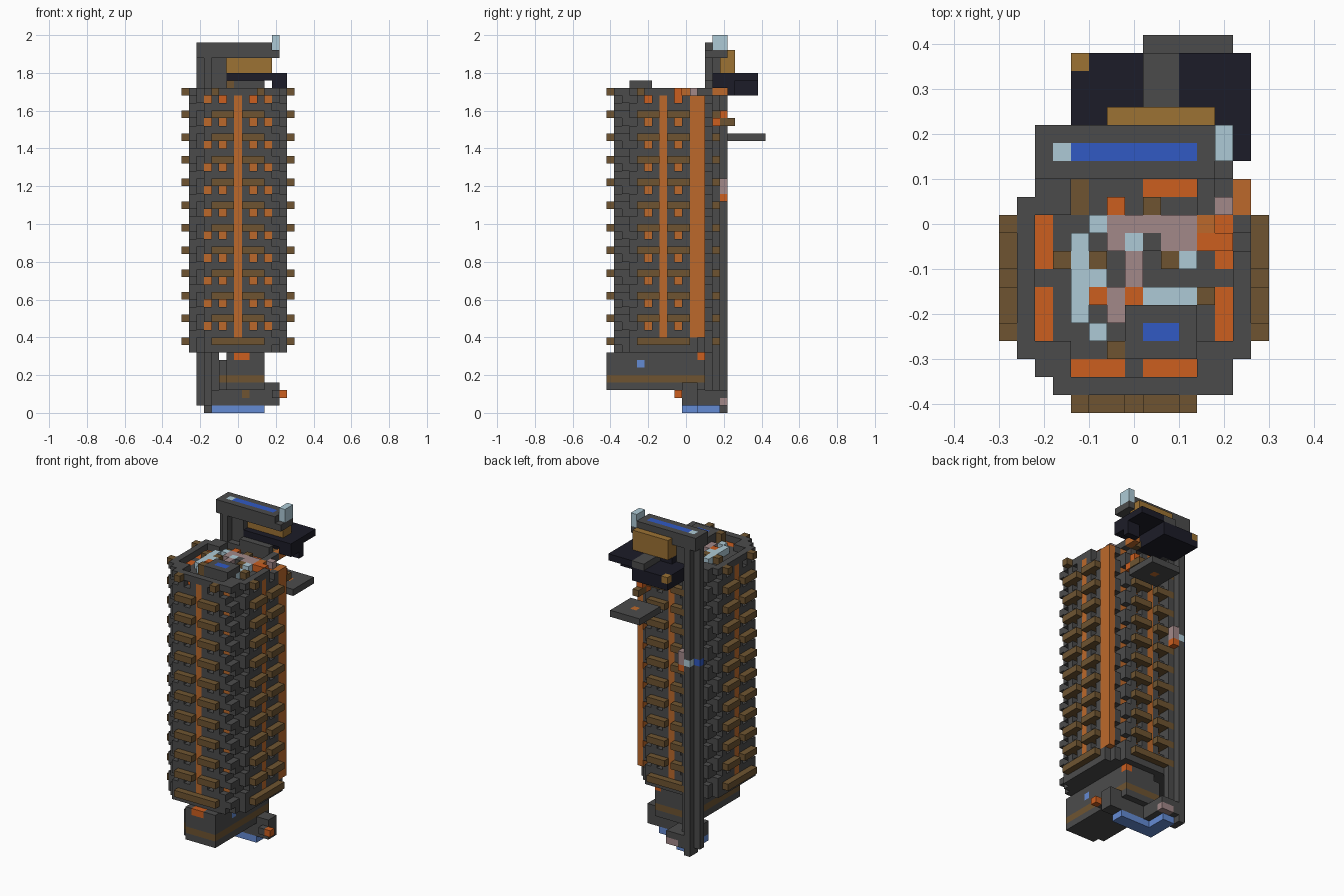
import bpy
import bmesh
from mathutils import Vector

old = bpy.data.objects.get("Cube")
if old:
    bpy.data.objects.remove(old, do_unlink=True)

S = 0.04          # size of one block
CY = -3           # row of the drum's axis

PALETTE = {
    "dark grey": "4b4b4b", "navy": "1c1c28", "rib brown": "6e5431",
    "gold brown": "9c7234", "copper orange": "bc692b", "bright orange": "cc5e1f",
    "dusty pink": "a28889", "pale blue": "aecad6", "deep blue": "315ac4",
    "soft blue": "648bd4",
}
GREY, NAVY, BROWN, GOLD, COPPER, ORANGE, PINK, PALE, BLUE, SOFT = PALETTE


def linear(hex_pair):
    c = int(hex_pair, 16) / 255
    return c / 12.92 if c < 0.04045 else ((c + 0.055) / 1.055) ** 2.4


MATS = {}
for name, code in PALETTE.items():
    mat = bpy.data.materials.new(name)
    mat.use_nodes = True
    colour = [linear(code[n:n + 2]) for n in (0, 2, 4)] + [1]
    mat.diffuse_color = colour
    mat.node_tree.nodes["Principled BSDF"].inputs["Base Color"].default_value = colour
    MATS[name] = mat

AXES = [Vector(a) for a in ((1, 0, 0), (0, 1, 0), (0, 0, 1))]


def build(name, cells):
    """Turn a dictionary of coloured blocks into one mesh of outer faces."""
    colours = sorted(set(cells.values()))
    bm = bmesh.new()
    for cell, colour in cells.items():
        centre = Vector((cell[0], cell[1], cell[2] + 0.5))
        for a in range(3):
            u, v = AXES[(a + 1) % 3] / 2, AXES[(a + 2) % 3] / 2
            for sign in (1, -1):
                n = AXES[a] * sign
                if tuple(int(c + d) for c, d in zip(cell, n)) in cells:
                    continue
                m = centre + n / 2
                ring = [m - u - v, m + u - v, m + u + v, m - u + v][::sign]
                face = bm.faces.new([bm.verts.new(p * S) for p in ring])
                face.material_index = colours.index(colour)
    bmesh.ops.remove_doubles(bm, verts=bm.verts, dist=S / 100)
    mesh = bpy.data.meshes.new(name)
    bm.to_mesh(mesh)
    bm.free()
    for colour in colours:
        mesh.materials.append(MATS[colour])
    obj = bpy.data.objects.new(name, mesh)
    bpy.context.collection.objects.link(obj)


def fill(cells, colour, xs, ys, zs):
    """Fill a box of blocks; each range is (first, last) or one number."""
    spans = [(r, r) if isinstance(r, int) else r for r in (xs, ys, zs)]
    (x0, x1), (y0, y1), (z0, z1) = spans
    for i in range(x0, x1 + 1):
        for j in range(y0, y1 + 1):
            for k in range(z0, z1 + 1):
                cells[i, j, k] = colour


def drum_block(i, j, k):
    """Colour of one block of the ribbed drum, or None where it is open."""
    far, near = max(abs(i), abs(j)), min(abs(i), abs(j))
    step = (k - 9) % 3
    if k == 42 and (far < 6 and near < 4 or i > 4 and j > 1):
        return None
    if far == 7:
        ribbed = step == 0 and k > 8 and near <= 3
        return BROWN if ribbed and (k == 9 or near > (2 if k == 42 else 0)) else None
    if far == 6:
        if near > 4:
            return GREY if (i, j) == (5, -6) and step == 0 else None
        if near == 0 and 10 <= k <= 41:
            return COPPER
        if step == 2 and k > 9 and near in (2, 4):
            return None
        return BROWN if step == 0 and near <= 3 and 8 < k < 42 else GREY
    if far == 5:
        if near == 5 and step == 1 and k > 9:
            return None
        if near == 4:
            return COPPER if abs(j) == 5 and step == 2 and 9 < k < 42 else GREY
        if 0 < near <= 3 and k > 8 and not (k == 41 and j == 5 and i < 0):
            return ORANGE if k > 40 else COPPER
    return GREY


# Ribbed drum with copper lining behind its openings
drum = {}
for k in range(8, 43):
    for i in range(-7, 8):
        for j in range(-7, 8):
            block = drum_block(i, j, k)
            if block:
                drum[i, j + CY, k] = block
fill(drum, COPPER, 6, (1, 2), (10, 41))
fill(drum, BROWN, -3, (1, 2), 41)
build("drum", drum)

# Machinery on top of the drum
top = {}
fill(top, PALE, -3, (-5, -1), 42)
fill(top, PALE, -2, (-4, -3), 42)
fill(top, PALE, -2, -6, 42)
fill(top, PALE, -2, 0, 42)
fill(top, PALE, (1, 3), (-5, -4), 42)
fill(top, PALE, 3, -2, 42)
fill(top, ORANGE, (-2, 0), -4, 42)
fill(top, ORANGE, -1, 1, 42)
fill(top, PINK, (-1, 3), (-1, 0), 42)
fill(top, GREY, 1, -1, 42)
fill(top, PINK, 0, (-3, -2), 42)
fill(top, PINK, -1, (-5, -4), 42)
fill(top, PINK, 5, 1, 42)
fill(top, PALE, 0, -1, 42)
for spot in ((-2, -2), (-4, -2), (2, -2), (4, -4), (1, 1)):
    fill(top, BROWN, *spot, 42)
build("top_machinery", top)

cap = {}
fill(cap, GREY, (0, 3), (-7, -5), (42, 43))
fill(cap, BLUE, (1, 2), -6, 43)
fill(cap, BROWN, -1, -7, (42, 43))
build("top_cap", cap)

arm = {}
fill(arm, COPPER, 4, (0, 5), 42)
fill(arm, ORANGE, (4, 5), -1, 42)
fill(arm, ORANGE, 4, 5, 39)
fill(arm, ORANGE, 4, 4, 38)
fill(arm, BROWN, 4, (5, 6), 38)
build("top_arm", arm)

# Tall cross-shaped mast behind the drum
mast = {}
fill(mast, GREY, (-5, -3), 4, (1, 46))
fill(mast, GREY, -4, (3, 5), (1, 46))
fill(mast, GREY, -4, (4, 5), 0)
fill(mast, GREY, -2, 4, (42, 46))
fill(mast, BLUE, -5, 4, 29)
fill(mast, PALE, -4, 5, 29)
fill(mast, PINK, -3, 5, (29, 30))
fill(mast, ORANGE, -3, 5, 28)
build("mast", mast)

# Beam across the mast top with inlaid strip and lamp
beam = {}
fill(beam, GREY, (-5, 4), (3, 5), (47, 48))
fill(beam, GREY, 5, (3, 5), 47)
fill(beam, BLUE, (-3, 3), 4, 48)
fill(beam, PALE, -4, 4, 48)
fill(beam, PALE, 5, (4, 5), (48, 49))
build("top_beam", beam)

panel = {}
fill(panel, GOLD, (-1, 4), 5, (45, 46))
fill(panel, GOLD, (-1, 4), 6, (45, 47))
build("gold_panel", panel)

# Rear platforms
deck = {}
fill(deck, NAVY, (-1, 6), (4, 5), 44)
fill(deck, NAVY, (3, 6), (4, 9), 44)
fill(deck, NAVY, (5, 6), (4, 6), 43)
fill(deck, NAVY, (5, 6), 6, 42)
fill(deck, NAVY, (-3, 2), (4, 9), (42, 43))
fill(deck, GREY, (1, 2), (6, 9), 44)
fill(deck, GREY, (-1, 3), 3, 43)
fill(deck, GOLD, -3, 9, 43)
build("rear_deck", deck)

tray = {}
fill(tray, GREY, (1, 5), (6, 10), 36)
fill(tray, COPPER, 3, 8, 36)
build("rear_tray", tray)

# Base block with stripe and one notched corner
base = {}
fill(base, GREY, (-2, 3), (-10, 2), (3, 6))
fill(base, BROWN, (-2, 3), (-10, 2), 4)
for k in range(3, 7):
    del base[-2, -10, k]
fill(base, GREY, (-1, 3), (-10, 2), 7)
fill(base, ORANGE, (0, 1), -10, 7)
fill(base, SOFT, 3, -6, 6)
fill(base, ORANGE, 3, 2, 7)
build("base_block", base)

# Foot bracket joining the base to the mast
foot = {}
fill(foot, GREY, (-3, 5), (0, 1), (1, 2))
fill(foot, GREY, (4, 5), (0, 1), 3)
fill(foot, GREY, (-3, -1), (0, 5), (1, 2))
fill(foot, PINK, (-2, -1), 5, 1)
fill(foot, SOFT, (-3, 3), (0, 1), 0)
fill(foot, SOFT, (-3, -2), (0, 4), 0)
fill(foot, ORANGE, 6, -1, 2)
fill(foot, GREY, 5, -1, 2)
fill(foot, BROWN, 1, 0, 2)
build("foot_bracket", foot)
